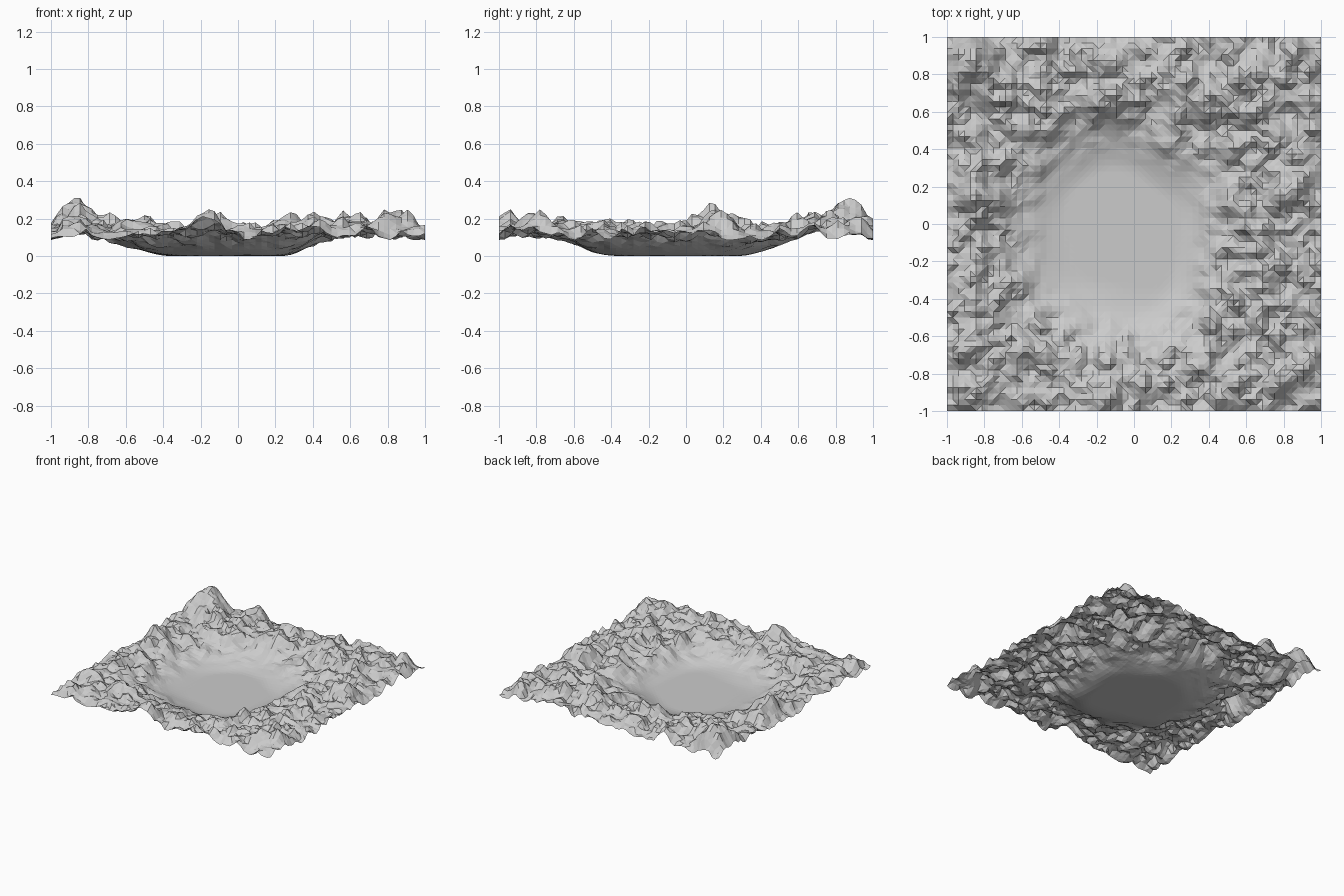
import bpy, bmesh, math
from mathutils import Vector, noise

if "Cube" in bpy.data.objects:
    bpy.data.objects.remove(bpy.data.objects["Cube"])

N = 64  # cells per side


def smooth(a, b, v):
    t = max(0.0, min(1.0, (v - a) / (b - a)))
    return t * t * (3 - 2 * t)


# hills: x, y, height, radius
HILLS = [(-0.87, 0.84, 0.17, 0.13), (-0.17, -1.0, 0.10, 0.10),
         (0.60, 0.80, 0.07, 0.14), (0.90, -0.82, 0.07, 0.12),
         (0.25, 0.72, 0.06, 0.12), (-0.50, 0.70, 0.05, 0.12),
         (0.50, -0.82, 0.04, 0.12), (-0.85, -0.45, 0.05, 0.12),
         (-0.85, 0.20, 0.05, 0.12), (0.85, 0.20, 0.04, 0.12),
         (-0.20, 0.65, 0.05, 0.12)]


def height(x, y):
    # flat basin floor, slightly wider toward the left and the front
    dx = (x + 0.07) / (1.0 if x < -0.07 else 0.96)
    dy = (y + 0.03) / (1.06 if y < -0.03 else 0.98)
    r = (abs(dx) ** 2.5 + abs(dy) ** 2.5) ** (1 / 2.5)
    r += 0.08 * noise.noise(Vector((x * 3, y * 3, 4.0)))
    base = 0.14 * smooth(0.29, 0.76, r)
    # rugged rim
    rough = smooth(0.36, 0.72, r)
    p = Vector((x, y, 0.37))
    n = 0.075 * noise.noise(p * 5.3) + 0.075 * noise.noise(p * 11 + Vector((5, 2, 1)))
    n += 0.03 * noise.noise(p * 19 + Vector((9, 1, 3)))
    if n < 0:  # hollows are shallower than peaks
        n *= 0.75
    z = base + rough * n
    z += rough * sum(h * math.exp(-((x - a) ** 2 + (y - b) ** 2) / (s * s))
                     for a, b, h, s in HILLS)
    # the sheet drops a little at its outer border
    edge = 1 - max(abs(x), abs(y))
    z -= 0.025 * (1 - smooth(0, 0.08, edge))
    low = 0.08 * smooth(0.40, 0.76, r)
    if z < low + 0.02 * rough:  # soft lower limit
        z = low + 0.02 * rough * math.exp((z - low - 0.02 * rough) / (0.02 * rough + 1e-6))
    return max(z, 0.0)


# terrain sheet
bm = bmesh.new()
bmesh.ops.create_grid(bm, x_segments=N, y_segments=N, size=1.0)
for v in bm.verts:
    v.co.z = height(v.co.x, v.co.y)
bmesh.ops.triangulate(bm, faces=bm.faces[:], quad_method='SHORT_EDGE')
mesh = bpy.data.meshes.new("terrain")
bm.to_mesh(mesh)
bm.free()
terrain = bpy.data.objects.new("terrain", mesh)
bpy.context.collection.objects.link(terrain)
